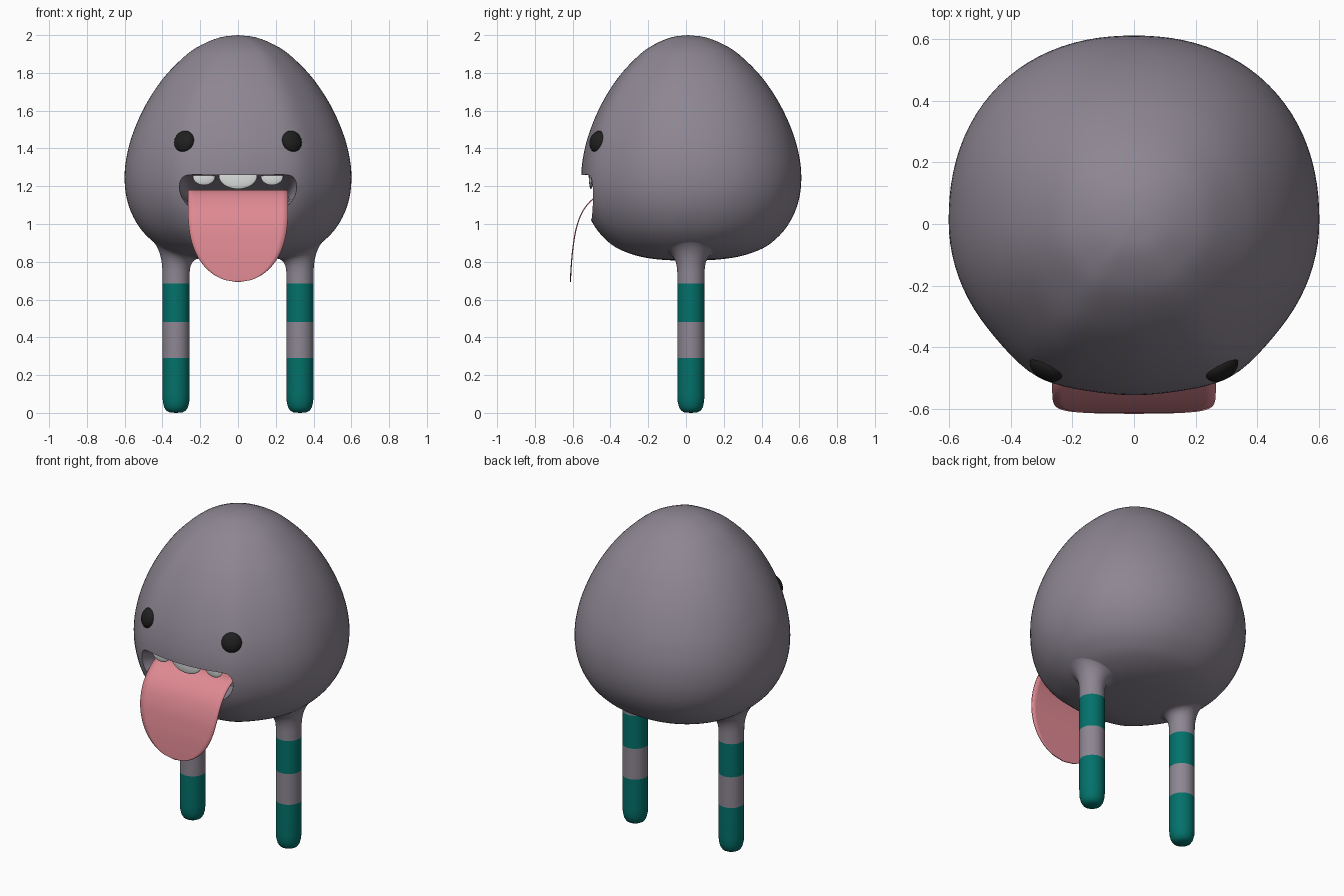
import bpy, bmesh, math
from mathutils import Vector

if "Cube" in bpy.data.objects:
    bpy.data.objects.remove(bpy.data.objects["Cube"])


def material(name, rgb):
    m = bpy.data.materials.new(name)
    m.diffuse_color = (*rgb, 1)
    m.use_nodes = True
    m.node_tree.nodes["Principled BSDF"].inputs["Base Color"].default_value = m.diffuse_color
    return m


GREY = material("warm grey", (0.27, 0.24, 0.29))
TEAL = material("teal", (0.001, 0.165, 0.145))
PINK = material("pink", (0.74, 0.25, 0.29))
BLACK = material("black", (0.014, 0.014, 0.014))
WHITE = material("off white", (0.74, 0.77, 0.75))


def make(name, bm, *mats):
    bmesh.ops.recalc_face_normals(bm, faces=bm.faces)
    me = bpy.data.meshes.new(name)
    bm.to_mesh(me)
    bm.free()
    ob = bpy.data.objects.new(name, me)
    bpy.context.collection.objects.link(ob)
    for m in mats:
        me.materials.append(m)
    return ob


def smooth(ob, angle=40):
    bpy.ops.object.select_all(action='DESELECT')
    bpy.context.view_layer.objects.active = ob
    ob.select_set(True)
    bpy.ops.object.shade_smooth_by_angle(angle=math.radians(angle))


def spline(pts, n):
    """Catmull-Rom curve through 2D points."""
    p = [Vector(q) for q in pts]
    p = [2 * p[0] - p[1]] + p + [2 * p[-1] - p[-2]]
    out = []
    for a, b, c, d in zip(p, p[1:], p[2:], p[3:]):
        for i in range(n):
            t = i / n
            out.append(0.5 * (2 * b + (c - a) * t + (2 * a - 5 * b + 4 * c - d) * t * t
                              + (3 * b - a - 3 * c + d) * t ** 3))
    return out + [p[-2]]


def bridge(rings, closed=True):
    """Skin a list of equally long point rows."""
    bm = bmesh.new()
    rows = [[bm.verts.new(p) for p in ring] for ring in rings]
    n = len(rows[0])
    for a, b in zip(rows, rows[1:]):
        for i in range(n if closed else n - 1):
            j = (i + 1) % n
            bm.faces.new((a[i], a[j], b[j], b[i]))
    return bm


def ellipsoid(name, mat, loc, radii, axis=(0, 0, 1)):
    bm = bmesh.new()
    bmesh.ops.create_uvsphere(bm, u_segments=32, v_segments=16, radius=1)
    ob = make(name, bm, mat)
    ob.location, ob.scale = loc, radii
    ob.rotation_mode = 'QUATERNION'
    ob.rotation_quaternion = Vector(axis).to_track_quat('Z', 'Y')
    smooth(ob, 80)
    return ob


# Egg-shaped body: flatter front, slightly boxy back
egg = spline([(0, .805), (.1, .808), (.2, .816), (.3, .835), (.4, .873), (.465, .92), (.52, .98),
              (.565, 1.06), (.59, 1.14), (.6, 1.22), (.597, 1.31), (.578, 1.41), (.549, 1.5),
              (.505, 1.6), (.447, 1.7), (.372, 1.8), (.268, 1.9), (.19, 1.95), (.095, 1.988),
              (0, 2)], 3)


def body_point(r, z, a):
    c, s = math.cos(a), math.sin(a)
    if s < 0:
        off = math.degrees(math.acos(min(1, -s)))
        k = 1 + .035 * math.exp(-((off - 30) / 13) ** 2)
        return (r * c * k, .01 + r * s * .94 * k, z)
    k = (abs(c) ** 2.2 + s ** 2.2) ** (-1 / 2.2)
    return (r * c * k, .01 + r * s * k, z)


def body_bottom(x, y):
    """Height of the body's underside below (x, y)."""
    r = math.hypot(x, y - .01)
    for p, q in zip(egg, egg[1:]):
        if p.x <= r <= q.x:
            return p.y + (q.y - p.y) * (r - p.x) / (q.x - p.x)
    return 1


bm = bridge([[body_point(p.x, p.y, 2 * math.pi * i / 96) for i in range(96)] for p in egg])
bmesh.ops.remove_doubles(bm, verts=bm.verts, dist=1e-5)
body = make("body", bm, GREY)

# Mouth cavity cutter: a D-shape whose roof slopes down inside
half = spline([(0, 1.26), (.14, 1.26), (.26, 1.26), (.302, 1.243), (.315, 1.2), (.302, 1.145),
               (.26, 1.09), (.18, 1.045), (.09, 1.025), (0, 1.02)], 4)
outline = [(x, z) for x, z in half] + [(-x, z) for x, z in half[-2:0:-1]]
bm = bridge([[(x * kx, y, 1.1 + (z - 1.1) * kz) for x, z in outline]
             for y, kx, kz in ((-.8, 1, 1), (-.51, 1, 1), (-.32, .85, .4))])
bmesh.ops.holes_fill(bm, edges=bm.edges, sides=0)
cutter = make("mouth_cutter", bm, GREY)
cutter.hide_render = True
mod = body.modifiers.new("mouth", 'BOOLEAN')
mod.object, mod.operation, mod.solver = cutter, 'DIFFERENCE', 'EXACT'
bpy.context.view_layer.objects.active = body
bpy.ops.object.modifier_apply(modifier=mod.name)
bpy.data.objects.remove(cutter)
smooth(body)

# Striped legs whose tops curve out to meet the body
leg = [(0.002, 0), (.035, .003), (.052, .012), (.063, .03), (.07, .06), (.072, .1), (.072, .291),
       (.072, .481), (.072, .685), (.072, .735)]
LX, LY, R, FLARE = .328, .026, .072, .14
for side, s in (("left", -1), ("right", 1)):
    dirs = [(math.cos(math.pi * i / 20), math.sin(math.pi * i / 20)) for i in range(40)]
    rings = [[(s * LX + r * c, LY + r * d, z) for c, d in dirs] for r, z in leg]
    for k in range(1, 11):
        t = k / 10
        ring = []
        for c, d in dirs:
            zc = body_bottom(s * LX + R * c, LY + R * d)
            ze = body_bottom(s * LX + FLARE * c, LY + FLARE * d) + .002
            r = R + (FLARE - R) * t * t
            z = .735 * (1 - t) ** 2 + 2 * t * (1 - t) * zc + ze * t * t
            ring.append((s * LX + r * c, LY + r * d, z))
        rings.append(ring)
    bm = bridge(rings)
    bmesh.ops.holes_fill(bm, edges=[e for e in bm.edges if e.is_boundary and e.verts[0].co.z < .1],
                         sides=0)
    ob = make(side + "_leg", bm, GREY, TEAL)
    for f in ob.data.polygons:
        z = f.center.z
        f.material_index = int(z < .291 or .481 < z < .685)
    smooth(ob, 60)

    # Eyes
    ellipsoid(side + "_eye", BLACK, (s * .285, -.468, 1.437), (.058, .058, .034), (s * .5, -.8, .28))

    # Side teeth
    ellipsoid(side + "_tooth", WHITE, (s * .18, -.493, 1.253), (.06, .012, .048))

ellipsoid("middle_tooth", WHITE, (0, -.503, 1.255), (.102, .012, .07))

# Tongue: thin curved sheet with a rounded tip
path = spline([(-.37, 1.178), (-.43, 1.172), (-.49, 1.135), (-.545, 1.07), (-.58, .98),
               (-.599, .87), (-.608, .77), (-.612, .693)], 8)
rows = []
for y, z in path:
    t = min(max((1.1 - z) / .407, 0), 1)
    w = .265 * math.sqrt(max(1 - t ** 2.65, .0005))
    rows.append([(w * k / 8, y, z) for k in range(-8, 9)])
tongue = make("tongue", bridge(rows, False), PINK)
solid = tongue.modifiers.new("thickness", 'SOLIDIFY')
solid.thickness, solid.offset = .006, 0
smooth(tongue, 50)
